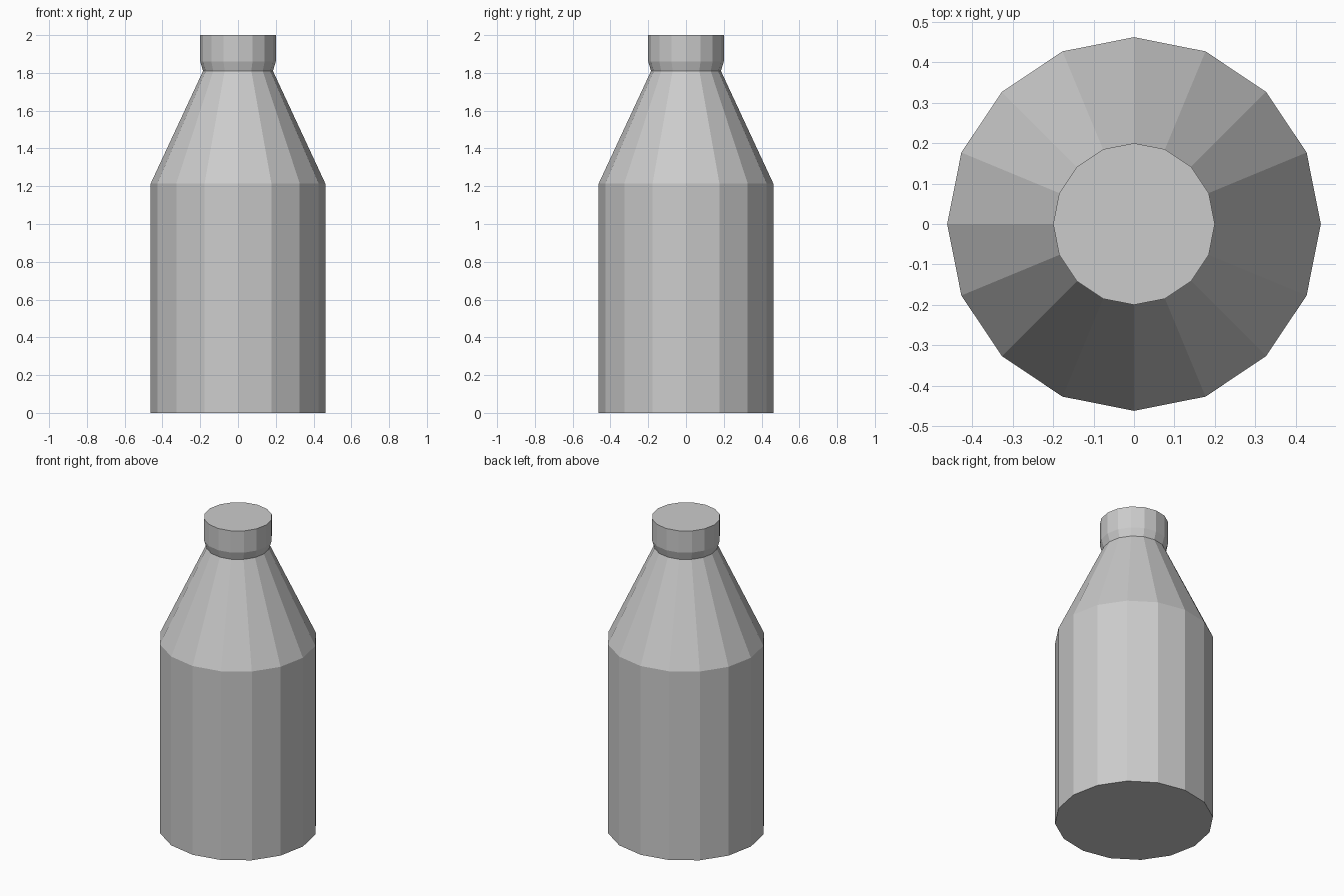
import bpy, bmesh, math

if "Cube" in bpy.data.objects:
    bpy.data.objects.remove(bpy.data.objects["Cube"])

SIDES = 16


def revolve(name, profile, cap_bottom=False, cap_top=False):
    """Flat-faced lathe of (radius, z) points around the z axis."""
    bm = bmesh.new()
    rings = []
    for r, z in profile:
        rings.append([bm.verts.new((r * math.cos(2 * math.pi * i / SIDES),
                                    r * math.sin(2 * math.pi * i / SIDES), z))
                      for i in range(SIDES)])
    for low, high in zip(rings, rings[1:]):
        for i in range(SIDES):
            j = (i + 1) % SIDES
            bm.faces.new((low[i], low[j], high[j], high[i]))
    if cap_bottom:
        bm.faces.new(rings[0][::-1])
    if cap_top:
        bm.faces.new(rings[-1])
    mesh = bpy.data.meshes.new(name)
    bm.to_mesh(mesh)
    bm.free()
    obj = bpy.data.objects.new(name, mesh)
    bpy.context.collection.objects.link(obj)
    return obj


# Straight body with tapering shoulder
revolve("bottle_body", [(0.462, 0), (0.462, 1.215), (0.185, 1.81)], cap_bottom=True)

# Cap with a chamfered lower edge
revolve("bottle_cap", [(0.185, 1.81), (0.2, 1.86), (0.2, 2.0)], cap_top=True)
